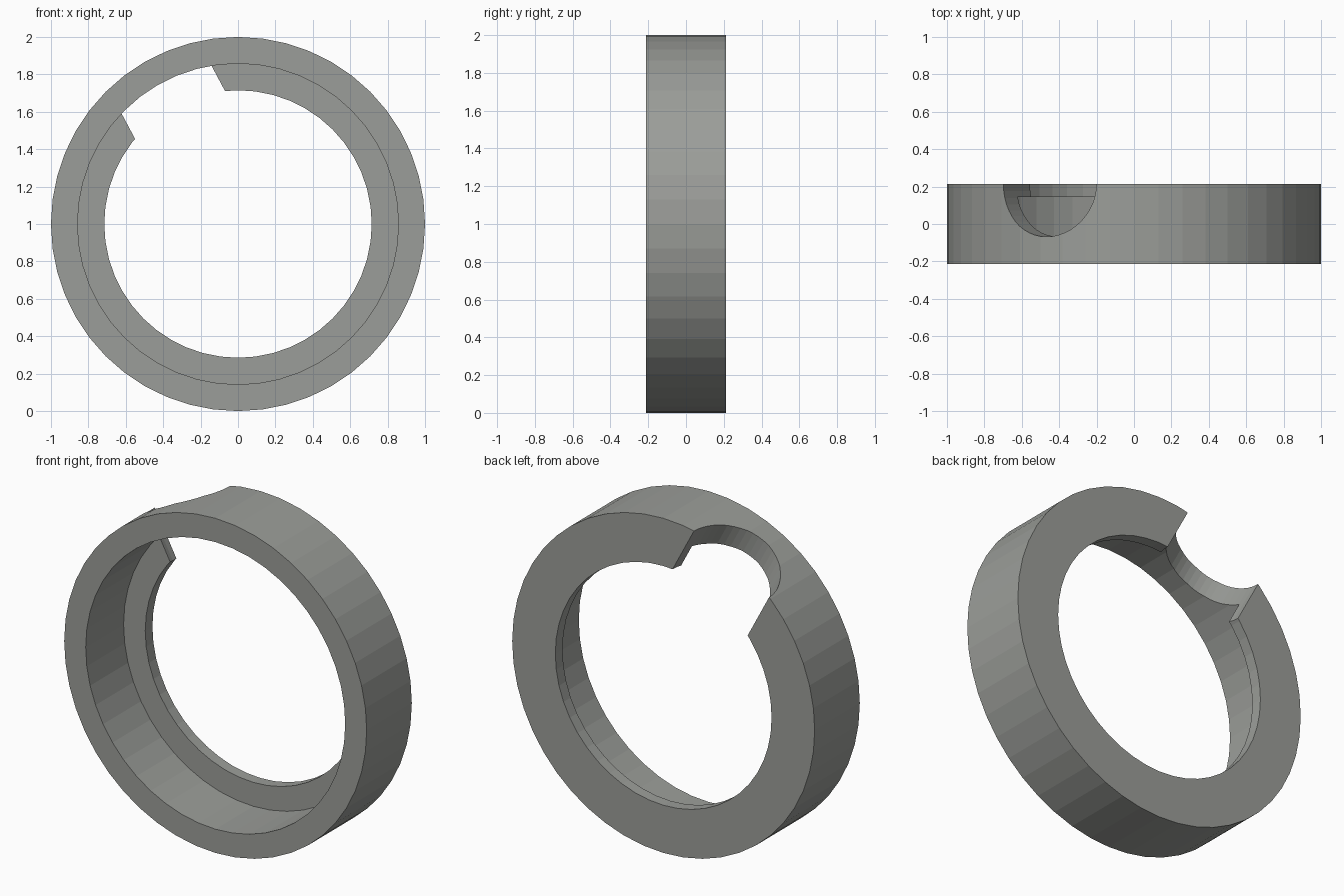
import bpy, bmesh, math
from mathutils import Matrix, Vector

if "Cube" in bpy.data.objects:
    bpy.data.objects.remove(bpy.data.objects["Cube"])

SEG = 48
HALF = 0.213          # half depth of the ring
TILT = math.radians(28)

metal = bpy.data.materials.new("warm grey")
metal.diffuse_color = (0.33, 0.34, 0.32, 1)
metal.use_nodes = True
metal.node_tree.nodes["Principled BSDF"].inputs["Base Color"].default_value = metal.diffuse_color


def finish(name, bm):
    bmesh.ops.recalc_face_normals(bm, faces=bm.faces)
    me = bpy.data.meshes.new(name)
    bm.to_mesh(me)
    bm.free()
    ob = bpy.data.objects.new(name, me)
    bpy.context.collection.objects.link(ob)
    me.materials.append(metal)
    return ob


# Ring: stepped (radius, y) profile revolved about the y axis
profile = [(1.0, -HALF), (1.0, HALF), (0.715, HALF), (0.715, 0.145),
           (0.858, 0.145), (0.858, -HALF)]
bm = bmesh.new()
rows = []
for i in range(SEG):
    a = 2 * math.pi * i / SEG
    rows.append([bm.verts.new((r * math.cos(a), y, 1 + r * math.sin(a)))
                 for r, y in profile])
n = len(profile)
for i in range(SEG):
    p, q = rows[i], rows[(i + 1) % SEG]
    for j in range(n):
        k = (j + 1) % n
        bm.faces.new((p[j], p[k], q[k], q[j]))
ring = finish("ring", bm)

# Notch cutter: radial cylinder centred on the back rim
direction = Vector((-math.sin(TILT), 0, math.cos(TILT)))
centre = Vector((0, HALF, 1)) + direction * 0.85
bm = bmesh.new()
bmesh.ops.create_cone(bm, cap_ends=True, segments=SEG, radius1=0.281,
                      radius2=0.281, depth=0.9,
                      matrix=Matrix.Translation(centre) @ Matrix.Rotation(-TILT, 4, 'Y'))
cutter = finish("notch_cutter", bm)

# Cut the notch, then drop the cutter
mod = ring.modifiers.new("notch", 'BOOLEAN')
mod.operation = 'DIFFERENCE'
mod.solver = 'EXACT'
mod.object = cutter
bpy.context.view_layer.objects.active = ring
ring.select_set(True)
bpy.ops.object.modifier_apply(modifier="notch")
bpy.data.objects.remove(cutter)
